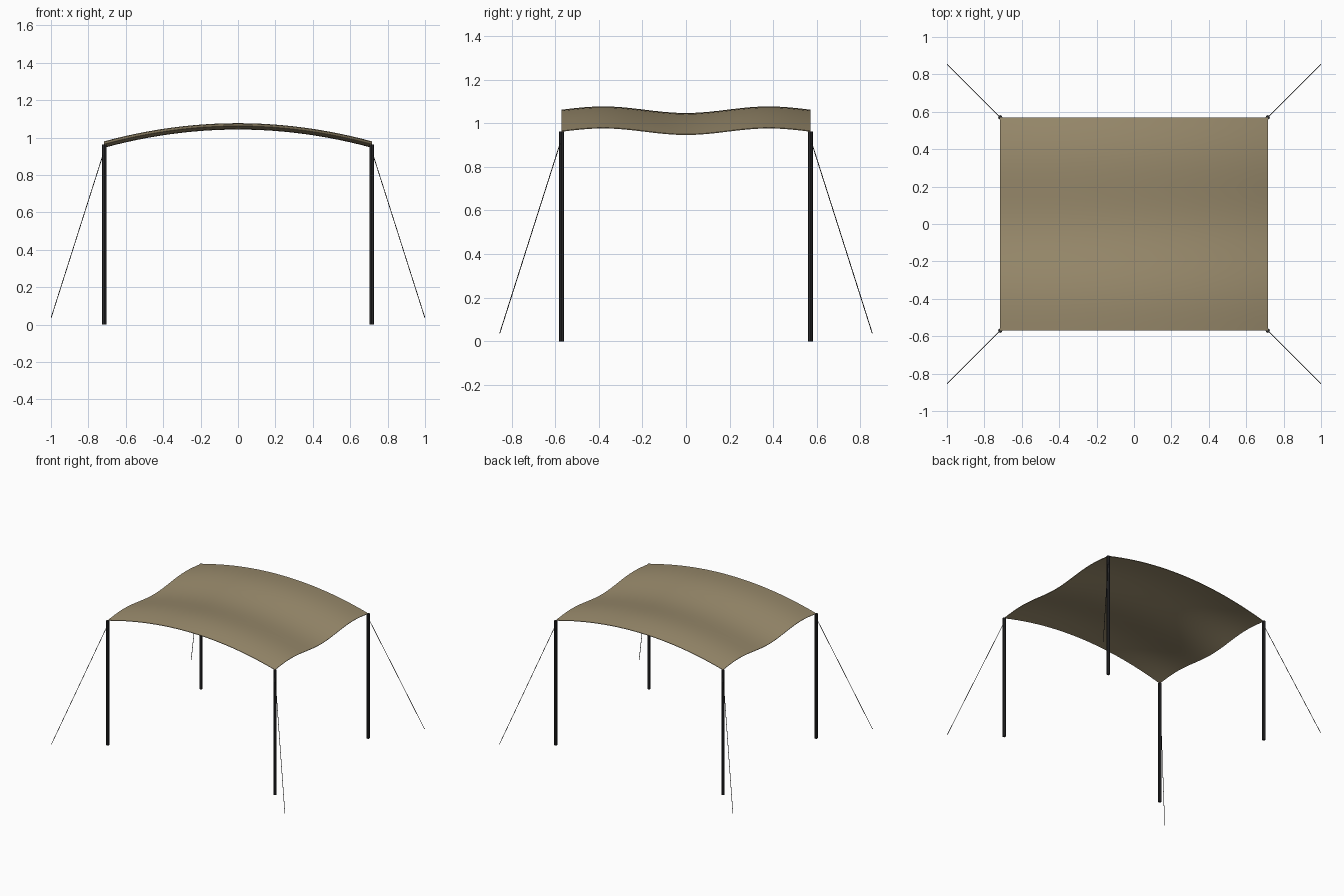
import bpy, bmesh, math
from mathutils import Vector

if "Cube" in bpy.data.objects:
    bpy.data.objects.remove(bpy.data.objects["Cube"])

HX, HY = 0.715, 0.57


def material(name, rgb):
    m = bpy.data.materials.new(name)
    m.diffuse_color = (*rgb, 1)
    m.use_nodes = True
    m.node_tree.nodes["Principled BSDF"].inputs["Base Color"].default_value = m.diffuse_color
    return m


canvas = material("tan canvas", (0.33, 0.265, 0.155))
metal = material("dark metal", (0.022, 0.022, 0.024))
cord = material("black cord", (0.012, 0.012, 0.012))


def roof_z(x, y):
    return 0.963 + 0.097 * (1 - (x / HX) ** 2) - 0.015 * math.cos(math.pi * y / 0.38)


def rod(name, a, b, radius, sides, mat):
    a, b = Vector(a), Vector(b)
    d = b - a
    bpy.ops.mesh.primitive_cylinder_add(vertices=sides, radius=radius, depth=d.length,
                                        location=(a + b) / 2)
    ob = bpy.context.object
    ob.rotation_mode = 'QUATERNION'
    ob.rotation_quaternion = d.to_track_quat('Z', 'Y')
    ob.name = name
    ob.data.materials.append(mat)
    bpy.ops.object.shade_smooth_by_angle()
    return ob


# Canopy: arched sheet with a gentle wave from front to back
bm = bmesh.new()
bmesh.ops.create_grid(bm, x_segments=24, y_segments=24, size=1)
for v in bm.verts:
    x, y = v.co.x * HX, v.co.y * HY
    v.co = (x, y, roof_z(x, y))
me = bpy.data.meshes.new("canopy")
bm.to_mesh(me)
bm.free()
canopy = bpy.data.objects.new("canopy", me)
bpy.context.collection.objects.link(canopy)
me.materials.append(canvas)
mod = canopy.modifiers.new("thickness", 'SOLIDIFY')
mod.thickness = 0.004
mod.offset = 0
bpy.context.view_layer.objects.active = canopy
canopy.select_set(True)
bpy.ops.object.modifier_apply(modifier="thickness")
bpy.ops.object.shade_smooth_by_angle()

# Corner poles and guy ropes
for sx, side in ((-1, "left"), (1, "right")):
    for sy, end in ((-1, "front"), (1, "back")):
        x, y = sx * HX, sy * HY
        rod(f"{end}_{side}_pole", (x, y, 0), (x, y, 0.963), 0.0115, 8, metal)
        rod(f"{end}_{side}_guy_rope", (x, y, 0.93),
            (sx * 0.999, sy * 0.854, 0.037), 0.002, 6, cord)
